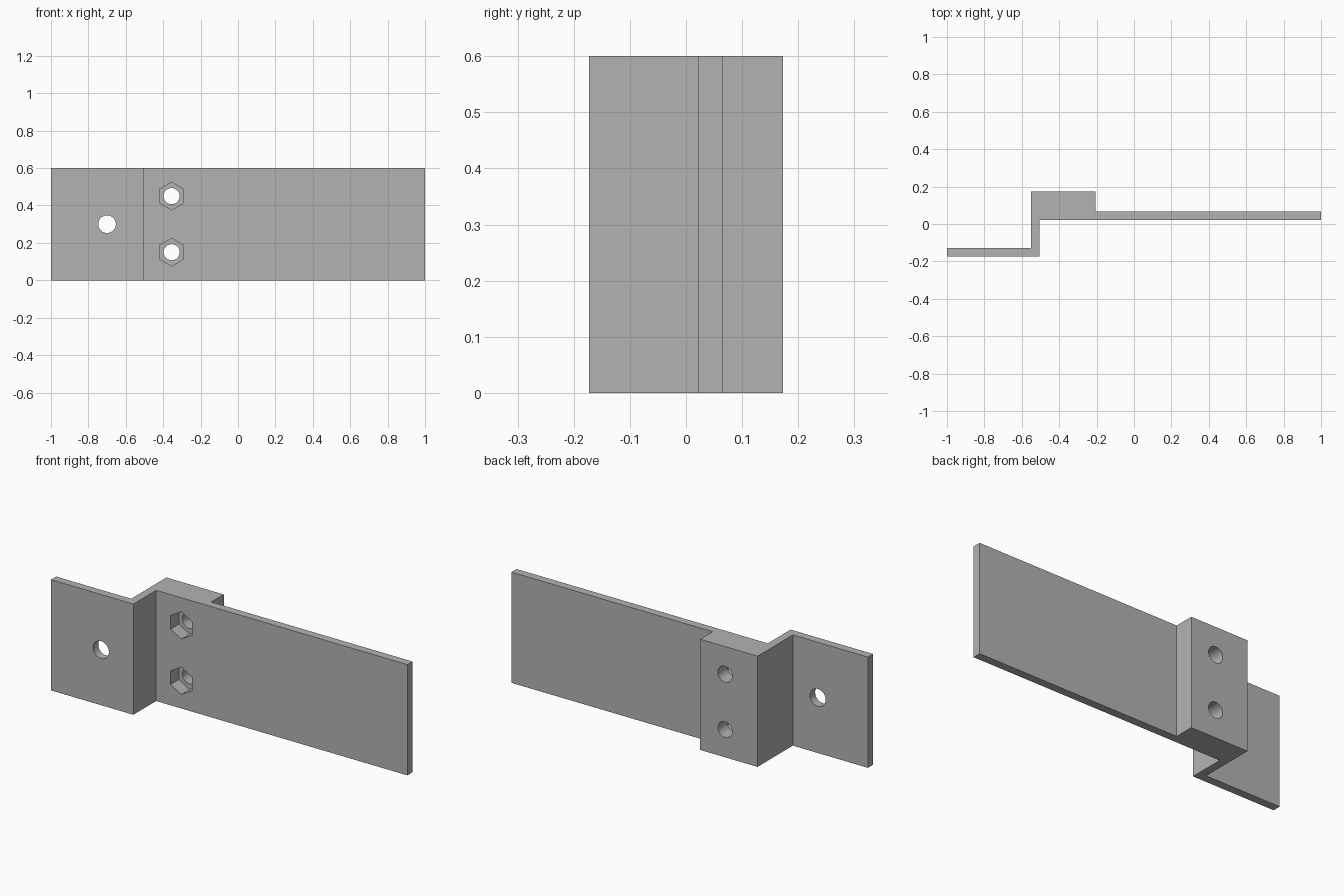
import bpy, bmesh, math
from mathutils import Matrix

cube = bpy.data.objects.get("Cube")
if cube:
    bpy.data.objects.remove(cube, do_unlink=True)

HEIGHT = 0.6
FRONT, BACK = -0.173, 0.173
WALL = 0.044
PLATE = 0.022          # front face of the long plate
STEP = -0.506          # face of the step towards the long plate
BLOCK = -0.206         # end of the thick block
NUT_X, NUT_DEPTH = -0.355, 0.07

grey = bpy.data.materials.new("plain grey")
grey.use_nodes = True
grey.diffuse_color = (0.45, 0.45, 0.45, 1)
grey.node_tree.nodes["Principled BSDF"].inputs["Base Color"].default_value = grey.diffuse_color


def make_object(name, bm):
    bmesh.ops.recalc_face_normals(bm, faces=bm.faces)
    mesh = bpy.data.meshes.new(name)
    bm.to_mesh(mesh)
    bm.free()
    mesh.materials.append(grey)
    obj = bpy.data.objects.new(name, mesh)
    bpy.context.collection.objects.link(obj)
    return obj


def cut_hole(target, name, sides, radius, x, z, y0, y1):
    """Cut a prism along y with a corner pointing up."""
    bm = bmesh.new()
    place = (Matrix.Translation((x, (y0 + y1) / 2, z))
             @ Matrix.Rotation(math.pi / 2, 4, 'X')
             @ Matrix.Rotation(math.pi / 2, 4, 'Z'))
    bmesh.ops.create_cone(bm, cap_ends=True, segments=sides, radius1=radius,
                          radius2=radius, depth=y1 - y0, matrix=place)
    # Turn a corner to the top if the prism starts with a flat there
    top = max(v.co.z for v in bm.verts)
    if top < z + radius * 0.999:
        bmesh.ops.rotate(bm, verts=bm.verts, cent=(x, 0, z),
                         matrix=Matrix.Rotation(math.pi / sides, 3, 'Y'))
    cutter = make_object(name, bm)
    cutter.hide_render = True
    mod = target.modifiers.new(name, 'BOOLEAN')
    mod.operation = 'DIFFERENCE'
    mod.solver = 'EXACT'
    mod.object = cutter
    bpy.context.view_layer.objects.active = target
    bpy.ops.object.modifier_apply(modifier=mod.name)
    bpy.data.objects.remove(cutter, do_unlink=True)


# Stepped bracket: one profile extruded upwards
profile = [(-1, FRONT), (STEP, FRONT), (STEP, PLATE), (1, PLATE),
           (1, PLATE + WALL), (BLOCK, PLATE + WALL), (BLOCK, BACK),
           (STEP - WALL, BACK), (STEP - WALL, FRONT + WALL), (-1, FRONT + WALL)]
bm = bmesh.new()
base = bm.faces.new([bm.verts.new((x, y, 0)) for x, y in profile])
sweep = bmesh.ops.extrude_face_region(bm, geom=[base])
bmesh.ops.translate(bm, vec=(0, 0, HEIGHT),
                    verts=[v for v in sweep["geom"] if isinstance(v, bmesh.types.BMVert)])
bracket = make_object("stepped_bracket", bm)

# Mounting hole in the short flange
cut_hole(bracket, "flange_hole", 48, 0.047, -0.7, HEIGHT / 2, FRONT - 0.1, FRONT + 0.1)

# Two bolt holes with hexagonal nut pockets at the front
for z in (HEIGHT / 4, HEIGHT * 3 / 4):
    cut_hole(bracket, "nut_pocket", 6, 0.074, NUT_X, z, PLATE - 0.1, PLATE + NUT_DEPTH)
    cut_hole(bracket, "bolt_hole", 48, 0.043, NUT_X, z, PLATE - 0.1, BACK + 0.1)

# Smooth hole walls, sharp edges elsewhere
bpy.ops.object.select_all(action='DESELECT')
bracket.select_set(True)
bpy.context.view_layer.objects.active = bracket
bpy.ops.object.shade_smooth_by_angle(angle=math.radians(30))
